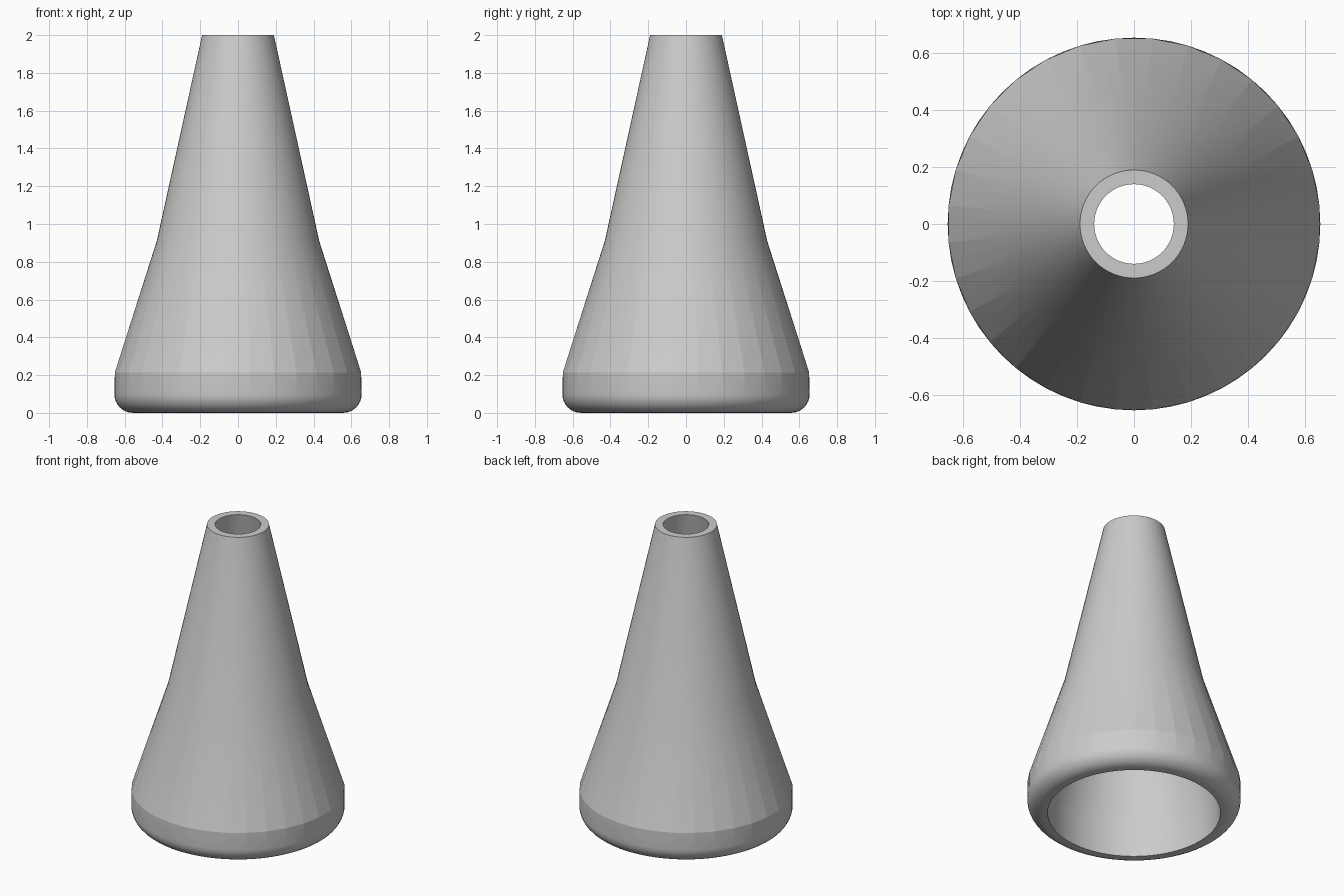
import bpy
import bmesh
from math import cos, sin, pi, radians

SEGMENTS = 64
SHOULDER_Z = 0.215
WAIST_Z = 0.91
FILLET = 0.1
BASE_R = 0.655

default = bpy.data.objects.get("Cube")
if default:
    bpy.data.objects.remove(default, do_unlink=True)

grey = bpy.data.materials.new("light grey")
grey.use_nodes = True
grey.diffuse_color = (0.6, 0.6, 0.6, 1)
grey.node_tree.nodes["Principled BSDF"].inputs["Base Color"].default_value = grey.diffuse_color

# Closed wall section: outer side down, rounded foot, inner side up
outer = [(0.19, 2.0), (0.43, WAIST_Z), (BASE_R, SHOULDER_Z)]
foot = [(BASE_R - FILLET + FILLET * cos(a), FILLET - FILLET * sin(a))
        for a in (i * pi / 16 for i in range(9))]
inner = [(0.53, 0.0), (0.53, 0.2), (0.38, WAIST_Z), (0.14, 2.0)]
profile = outer + foot + inner

# Revolve; the shoulder ring is a coarser polygon with half the sides
bm = bmesh.new()
step = 2 * pi / SEGMENTS
rings = []
for index, (r, z) in enumerate(profile):
    ring = []
    for s in range(SEGMENTS):
        a = (s + 1) * step
        on_chord = index == 2 and s % 2
        radius = r * cos(step) if on_chord else r
        ring.append(bm.verts.new((radius * cos(a), radius * sin(a), z)))
    rings.append(ring)

for index, ring in enumerate(rings):
    below = rings[(index + 1) % len(rings)]
    for s in range(SEGMENTS):
        t = (s + 1) % SEGMENTS
        bm.faces.new((ring[s], below[s], below[t], ring[t]))
bmesh.ops.recalc_face_normals(bm, faces=bm.faces[:])

mesh = bpy.data.meshes.new("hollow_cone")
bm.verts.index_update()
bm.to_mesh(mesh)
bm.free()
mesh.materials.append(grey)
cone = bpy.data.objects.new("hollow_cone", mesh)
bpy.context.collection.objects.link(cone)

bpy.ops.object.select_all(action='DESELECT')
bpy.context.view_layer.objects.active = cone
cone.select_set(True)
bpy.ops.object.shade_smooth_by_angle(angle=radians(30))

# Facet creases on the lower flare and the crease around the shoulder
for edge in mesh.edges:
    levels = sorted(v // SEGMENTS for v in edge.vertices)
    corner = edge.vertices[0] % 2 == 0
    if levels == [2, 2] or (corner and levels in ([1, 2], [2, 3])):
        edge.use_edge_sharp = True
